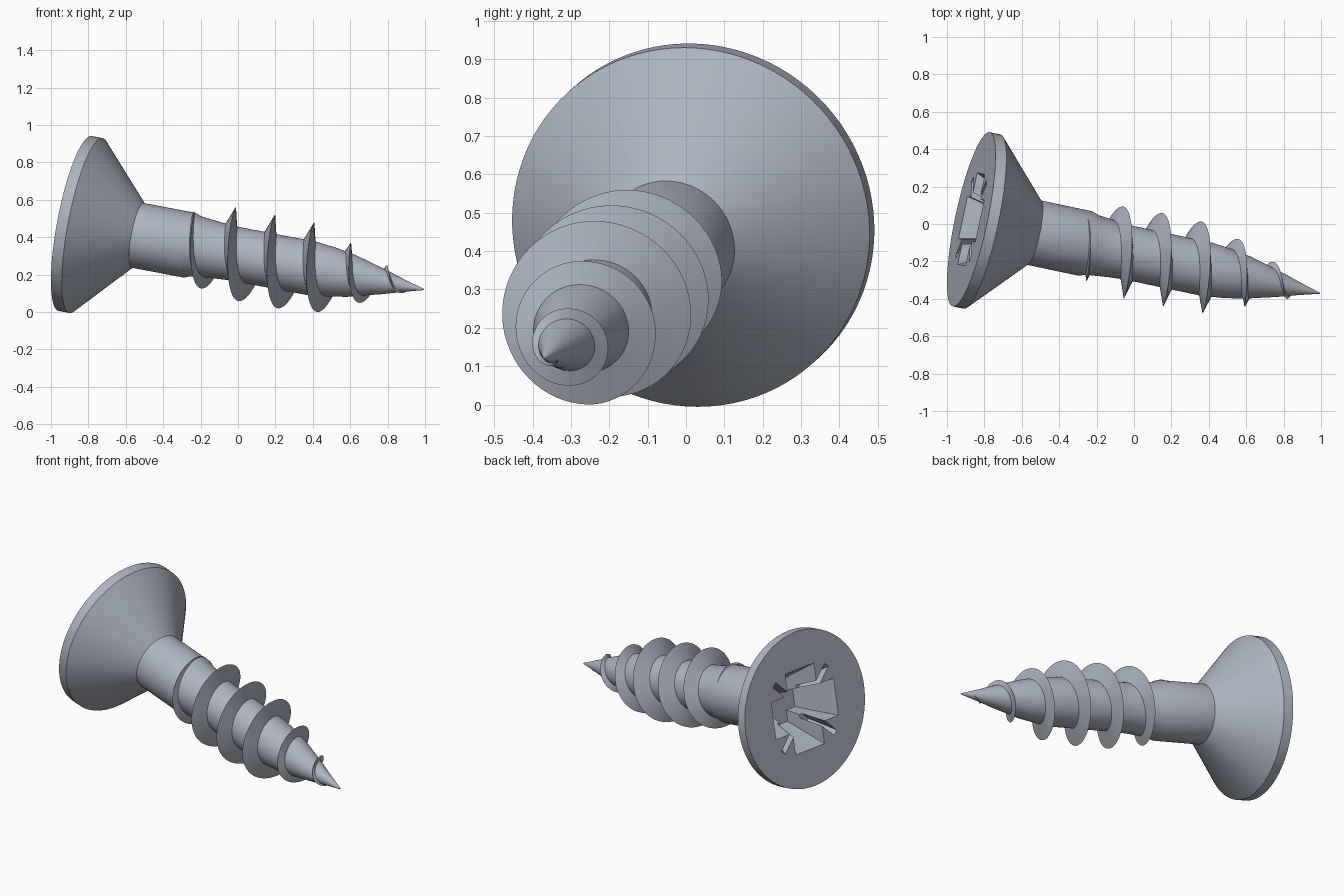
import bpy, bmesh, math
from mathutils import Matrix, Vector

old = bpy.data.objects.get("Cube")
if old:
    bpy.data.objects.remove(old, do_unlink=True)

# One plain metal colour
steel = bpy.data.materials.new("grey_steel")
steel.use_nodes = True
colour = (0.42, 0.46, 0.53, 1)
steel.diffuse_color = colour
steel.node_tree.nodes["Principled BSDF"].inputs["Base Color"].default_value = colour

# Screw frame: local Z runs from head face to tip, local Y leans up
head_centre = Vector((-0.87, 0.025, 0.473))
tip = Vector((0.993, -0.37, 0.12))
axis = (tip - head_centre).normalized()
length = (tip - head_centre).length
side = Vector((0, 0, 1)).cross(axis).normalized()
up = axis.cross(side)
frame = Matrix((side, up, axis)).transposed().to_4x4()
frame.translation = head_centre


def loft(name, sections):
    """Join equal-sized closed sections into a capped solid."""
    bm = bmesh.new()
    rings = [[bm.verts.new(p) for p in sec] for sec in sections]
    n = len(rings[0])
    for a, b in zip(rings, rings[1:]):
        for i in range(n):
            j = (i + 1) % n
            bm.faces.new((a[i], a[j], b[j], b[i]))
    bm.faces.new(rings[0])
    bm.faces.new(rings[-1])
    bmesh.ops.recalc_face_normals(bm, faces=bm.faces)
    mesh = bpy.data.meshes.new(name)
    bm.to_mesh(mesh)
    bm.free()
    mesh.materials.append(steel)
    ob = bpy.data.objects.new(name, mesh)
    bpy.context.collection.objects.link(ob)
    ob.matrix_world = frame
    return ob


def circle(r, z, n=96):
    return [(r * math.cos(math.tau * i / n), r * math.sin(math.tau * i / n), z)
            for i in range(n)]


def turned(name, profile):
    return loft(name, [circle(r, z) for z, r in profile])


def interp(points, z):
    for (z0, r0), (z1, r1) in zip(points, points[1:]):
        if z <= z1:
            return r0 + (r1 - r0) * max(0, z - z0) / (z1 - z0)
    return points[-1][1]


def activate(ob):
    bpy.ops.object.select_all(action='DESELECT')
    ob.select_set(True)
    bpy.context.view_layer.objects.active = ob


def smooth(ob):
    activate(ob)
    bpy.ops.object.shade_smooth_by_angle(angle=math.radians(30))


# Countersunk head
head = turned("countersunk_head", [(0, 0.476), (0.06, 0.476), (0.348, 0.176)])


# Drive recess: broad cross plus narrow diagonal slots, all tapering inward
def tapered_bar(angle, half_len, half_wid, low_len, low_wid, depth):
    rot = Matrix.Rotation(angle, 3, 'Z')
    sections = []
    for t in (-0.08, 1):
        a = half_len + (low_len - half_len) * t
        b = half_wid + (low_wid - half_wid) * t
        sections.append([rot @ Vector((x, y, depth * t))
                         for x, y in ((a, b), (-a, b), (-a, -b), (a, -b))])
    return loft("recess_cutter", sections)


cutters = []
for k in range(2):
    turn = k * math.pi / 2
    cutters.append(tapered_bar(turn, 0.25, 0.115, 0.13, 0.06, 0.24))
    cutters.append(tapered_bar(turn + math.pi / 4, 0.297, 0.018, 0.19, 0.014, 0.15))
for cutter in cutters:
    cutter.hide_render = True
    activate(head)
    mod = head.modifiers.new("recess", 'BOOLEAN')
    mod.operation = 'DIFFERENCE'
    mod.solver = 'EXACT'
    mod.object = cutter
    bpy.ops.object.modifier_apply(modifier=mod.name)
    bpy.data.objects.remove(cutter, do_unlink=True)
smooth(head)

# Shank, threaded core and pointed tip
core = [(0.34, 0.176), (0.635, 0.176), (0.67, 0.163), (0.80, 0.150),
        (0.88, 0.145), (1.31, 0.145), (1.42, 0.133), (1.53, 0.115),
        (1.72, 0.065), (1.82, 0.035), (length, 0.003)]
smooth(turned("shank_and_tip", core))

# Right-handed sharp thread, growing out of the shank and fading at the tip
crest = [(0.58, 0.172), (0.63, 0.184), (0.69, 0.199), (0.79, 0.235),
         (0.846, 0.245), (1.29, 0.243), (1.34, 0.236), (1.395, 0.222),
         (1.434, 0.197), (1.505, 0.175), (1.606, 0.134), (1.72, 0.089),
         (1.80, 0.052), (1.88, 0.014)]
pitch, start, end, steps = 0.218, 0.58, 1.88, 400
sections = []
for i in range(steps + 1):
    z = start + (end - start) * i / steps
    turn = math.tau * (z - 0.846) / pitch
    out = Vector((-math.sin(turn), math.cos(turn), 0))
    root, top = interp(core, z), interp(crest, z)
    width = min(1, max(0.3, (top - root) / 0.09))
    sections.append([out * max(0.001, interp(core, z - 0.043 * width) - 0.012)
                     + Vector((0, 0, z - 0.043 * width)),
                     out * top + Vector((0, 0, z)),
                     out * max(0.001, root - 0.012)
                     + Vector((0, 0, z + 0.03 * width))])
smooth(loft("screw_thread", sections))
